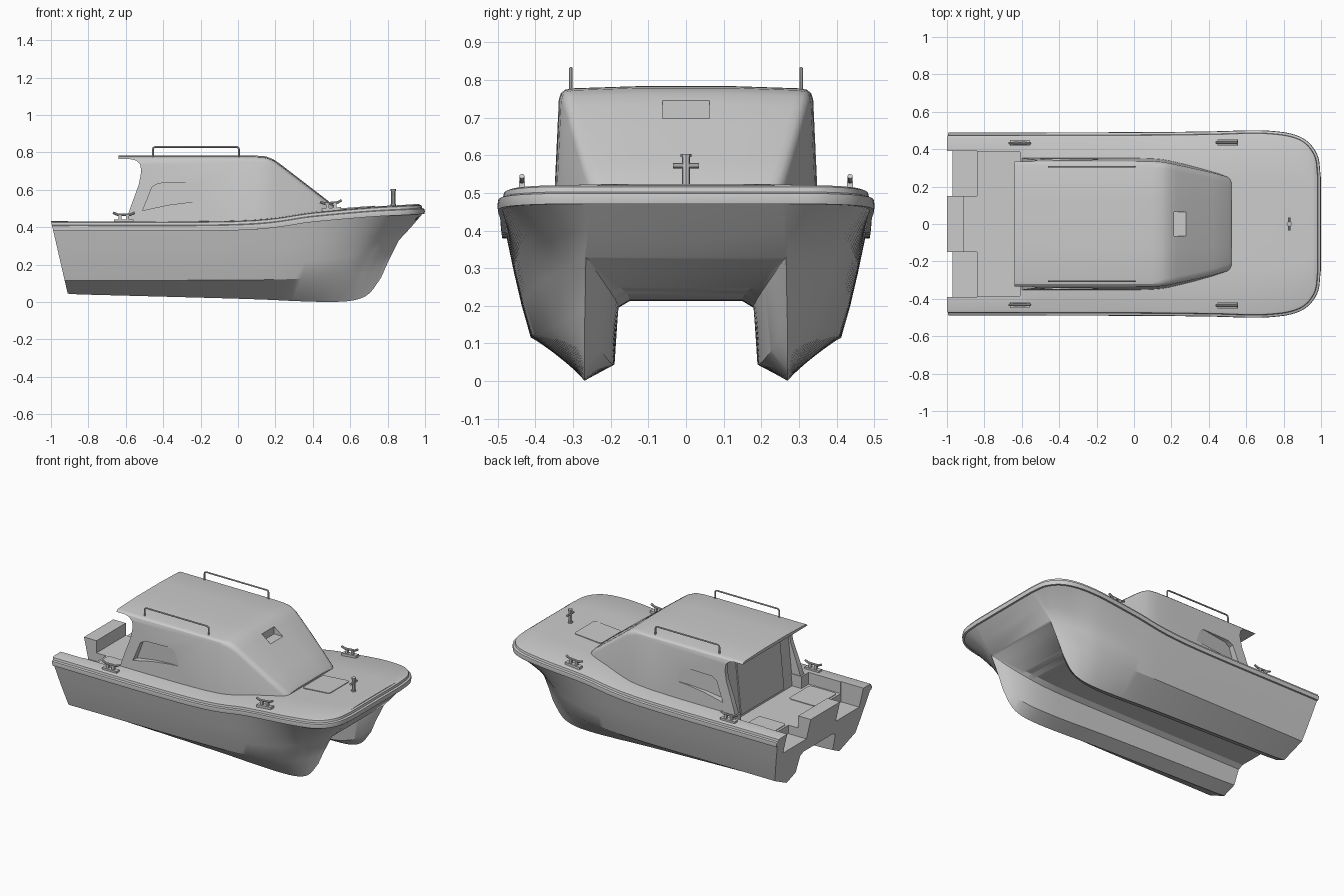
import bpy, bmesh, math
from mathutils import Vector

if "Cube" in bpy.data.objects:
    bpy.data.objects.remove(bpy.data.objects["Cube"])

def make(name, verts, faces, angle=30):
    bm = bmesh.new()
    vs = [bm.verts.new(v) for v in verts]
    for f in faces:
        bm.faces.new([vs[i] for i in f])
    bmesh.ops.remove_doubles(bm, verts=bm.verts, dist=0.0004)
    bmesh.ops.recalc_face_normals(bm, faces=bm.faces)
    me = bpy.data.meshes.new(name)
    bm.to_mesh(me)
    bm.free()
    ob = bpy.data.objects.new(name, me)
    bpy.context.collection.objects.link(ob)
    smooth(ob, angle)
    return ob

def select(obs):
    bpy.ops.object.select_all(action='DESELECT')
    for o in obs:
        o.select_set(True)
    bpy.context.view_layer.objects.active = obs[0]

def smooth(ob, angle=30):
    select([ob])
    bpy.ops.object.shade_smooth_by_angle(angle=math.radians(angle))

def loft(name, halves, strip=None):
    """Skin mirrored half sections; strip = last index closed across the bow."""
    n = len(halves[0])
    verts, faces = [], []
    for h in halves:
        verts += [tuple(p) for p in h] + [(p[0], -p[1], p[2]) for p in reversed(h)]
    m = 2 * n
    for i in range(len(halves) - 1):
        for k in range(m):
            a, b = i * m + k, i * m + (k + 1) % m
            faces.append((a, b, b + m, a + m))
    faces.append(tuple(range(m)))
    e = (len(halves) - 1) * m
    if strip is None:
        faces.append(tuple(range(e, e + m)))
    else:
        for k in range(strip):
            faces.append((e + k, e + k + 1, e + m - 2 - k, e + m - 1 - k))
    return make(name, verts, faces)

def prism(name, pts, ya, yb):
    """Extrude an x-z outline between y values (numbers or functions of x)."""
    f = lambda y, x: y(x) if callable(y) else y
    n = len(pts)
    verts = [(x, f(ya, x), z) for x, z in pts] + [(x, f(yb, x), z) for x, z in pts]
    faces = [tuple(range(n)), tuple(range(n, 2 * n))]
    faces += [(i, (i + 1) % n, n + (i + 1) % n, n + i) for i in range(n)]
    return make(name, verts, faces)

def box(name, x0, x1, y0, y1, z0, z1):
    return prism(name, [(x0, z0), (x1, z0), (x1, z1), (x0, z1)], y0, y1)

def cut(ob, cutters):
    for c in cutters:
        c.hide_render = True
        md = ob.modifiers.new("cut", 'BOOLEAN')
        md.operation, md.solver, md.object = 'DIFFERENCE', 'EXACT', c
        select([ob])
        bpy.ops.object.modifier_apply(modifier=md.name)
        bpy.data.objects.remove(c)
    smooth(ob)

def tube(name, pts, r):
    cu = bpy.data.curves.new(name, 'CURVE')
    cu.dimensions, cu.bevel_depth, cu.bevel_resolution, cu.use_fill_caps = '3D', r, 2, True
    sp = cu.splines.new('POLY')
    sp.points.add(len(pts) - 1)
    for p, q in zip(sp.points, pts):
        p.co = (*q, 1)
    ob = bpy.data.objects.new(name, cu)
    bpy.context.collection.objects.link(ob)
    select([ob])
    bpy.ops.object.convert(target='MESH')
    smooth(bpy.context.object, 40)
    return bpy.context.object

def join(obs):
    select(obs)
    bpy.ops.object.join()
    return obs[0]

def plate(name, x0, x1, y0, y1, z, h, tilt=0.0):
    ob = box(name, (x0 - x1) / 2, (x1 - x0) / 2, (y0 - y1) / 2, (y1 - y0) / 2, -h, h)
    bm = bmesh.new()
    bm.from_mesh(ob.data)
    ed = [e for e in bm.edges if abs(e.verts[0].co.z - e.verts[1].co.z) > h]
    bmesh.ops.bevel(bm, geom=ed, offset=0.018, segments=4, affect='EDGES', profile=0.5)
    bm.to_mesh(ob.data)
    bm.free()
    ob.location = ((x0 + x1) / 2, (y0 + y1) / 2, z)
    ob.rotation_euler.y = -tilt
    smooth(ob)
    return ob

def spline(xs, ys, zs, sub=7):
    p = [Vector(c) for c in zip(xs, ys, zs)]
    out = []
    for i in range(len(p) - 1):
        a, b = p[i], p[i + 1]
        ta = (b - p[i - 1]) / 2 if i else b - a
        tb = (p[i + 2] - a) / 2 if i + 2 < len(p) else b - a
        for s in range(sub):
            t = s / sub
            out.append(a * (2*t**3 - 3*t*t + 1) + ta * (t**3 - 2*t*t + t)
                       + b * (3*t*t - 2*t**3) + tb * (t**3 - t*t))
    return out + [p[-1]]

# Hull: longitudinal lines, stern to bow
sheer = spline([-1, 0, .4, .7, .88, .965, .985], [.475, .477, .481, .486, .455, .37, .25],
               [.38, .384, .428, .455, .465, .47, .47])
flare = spline([-1, 0, .38, .65, .80, .885, .925], [.456, .457, .452, .43, .375, .315, .26],
               [.29, .29, .31, .345, .37, .39, .40])
side = spline([-1, 0, .36, .6, .73, .81, .86], [.435, .436, .43, .40, .35, .305, .266],
              [.2, .2, .215, .25, .285, .31, .33])
chine = spline([-1, 0, .34, .55, .66, .735, .80], [.412, .412, .402, .372, .335, .30, .268],
               [.115, .118, .125, .137, .15, .175, .21])
keel = spline([-1, 0, .32, .5, .62, .70, .765], [.27] * 7,
              [.045, .018, .005, .001, .01, .045, .13])
inner = spline([-1, 0, .32, .5, .62, .71, .80], [.19, .19, .19, .195, .21, .235, .268],
               [.085, .058, .045, .045, .06, .10, .21])
tunnel = spline([-1, 0, .32, .5, .63, .75, .86], [.18, .18, .18, .18, .19, .22, .266],
                [.195, .195, .195, .20, .22, .265, .33])

# Rub rail steps around the sheer: outward offset, rise
RAIL = [(-.014, .05), (-.003, .046), (.0, .032), (.012, .028), (.014, .015), (.012, 0)]
halves = []
N = len(sheer)
for i, s in enumerate(sheer):
    t = (sheer[min(i + 1, N - 1)] - sheer[max(i - 1, 0)]).to_2d().normalized()
    out = Vector((1, 0, 0)) if i == N - 1 else Vector((-t.y, t.x, 0))
    rail = [s + out * o + Vector((0, 0, h)) for o, h in RAIL]
    deck = Vector((rail[0].x, rail[0].y * .5, rail[0].z + .004))
    fade = min(1, (N - 1 - i) / 14)
    roof = tunnel[i] + Vector((0, -.03, .018)) * fade
    half = [deck] + rail + [s, flare[i], side[i], chine[i], keel[i], inner[i], tunnel[i], roof]
    if i == 0:  # raked flat transom
        half = [Vector((-1 + (.434 - p.z) * .23, p.y, p.z)) for p in half]
    halves.append(half)
hull = loft("hull", halves, strip=9)

# Cockpit well and stern notches
cut(hull, [box("well", -.91, -.61, -.385, .385, .355, .6),
           box("door_well", -.65, -.53, -.31, .31, .355, .6),
           box("notch_l", -1.1, -.84, .15, .39, .30, .6),
           box("notch_r", -1.1, -.84, -.39, -.15, .30, .6)])

# Cabin: x, roof height, half width at base and roof
cab = []
for x, zt, yb, yt in [(-.64, .778, .357, .338), (0, .778, .357, .338), (.10, .777, .354, .336),
                      (.15, .773, .350, .332), (.19, .757, .343, .325), (.23, .729, .335, .316),
                      (.32, .660, .314, .297), (.42, .583, .288, .274), (.505, .517, .265, .250),
                      (.522, .497, .255, .238), (.524, .45, .25, .23)]:
    zb = .34
    cab.append([(x, .12, zt + .006), (x, yt - .035, zt), (x, yt - .016, zt - .004),
                (x, yt - .005, zt - .014), (x, yt, zt - .03), (x, yb, zb)])
cabin = loft("cabin", cab)
WIN = [(-.51, .49), (-.485, .55), (-.46, .615), (-.425, .635), (-.24, .64), (-.17, .60),
       (-.17, .54), (-.25, .535), (-.37, .52)]
cut(cabin, [
    prism("rear_curve", [(-.8, .764), (-.575, .764), (-.545, .757), (-.523, .735), (-.517, .70),
                         (-.53, .63), (-.57, .52), (-.61, .40), (-.61, .2), (-.8, .2)], -.5, .5),
    prism("rear_recess", [(-.8, .2), (-.56, .2), (-.505, .752), (-.8, .752)], -.315, .315),
    prism("window_l", WIN, lambda x: .305 + (x + .51) * .13, .5),
    prism("window_r", WIN, lambda x: -.305 - (x + .51) * .13, -.5),
    box("vent", .215, .30, -.063, .063, .698, .9)])

# Cabin door
prism("cabin_door", [(-.551, .37), (-.53, .37), (-.49, .71), (-.517, .71)], -.22, .22)

# Hatches
plate("bow_hatch", .535, .73, -.106, .106, .503, .005, .075)
for s in (-1, 1):
    plate("cockpit_hatch", -.825, -.63, s * .26 - .11, s * .26 + .11, .355, .004)

# Roof rails
for s in (-1, 1):
    y = s * .306
    pts = [(-.455, .76), (-.455, .815), (-.452, .825), (-.443, .83),
           (-.007, .83), (.002, .825), (.005, .815), (.005, .76)]
    tube("roof_rail", [(x, y, z) for x, z in pts], .005)

# Mooring cleats
def cleat(x, y, z, tilt):
    parts = [box("cleat", -.052, .052, -.016, .016, -.012, .010)]
    for p in (-.02, .02):
        parts.append(box("post", p - .008, p + .008, -.008, .008, .005, .034))
    parts.append(tube("horn", [(-.058, 0, .046), (-.035, 0, .036), (.035, 0, .036), (.058, 0, .046)], .007))
    ob = join(parts)
    ob.location = (x, y, z)
    ob.rotation_euler.y = -tilt

for s in (-1, 1):
    cleat(-.61, s * .432, .432, 0)
    cleat(.50, s * .436, .494, .08)

# Bow bitt
post = tube("bow_bitt", [(.83, 0, .50), (.83, 0, .60)], .011)
pin = tube("pin", [(.83, -.034, .572), (.83, .034, .572)], .007)
cap = tube("cap", [(.83, 0, .595), (.83, 0, .604)], .014)
foot = tube("foot", [(.83, 0, .50), (.83, 0, .524)], .015)
join([post, pin, cap, foot])
